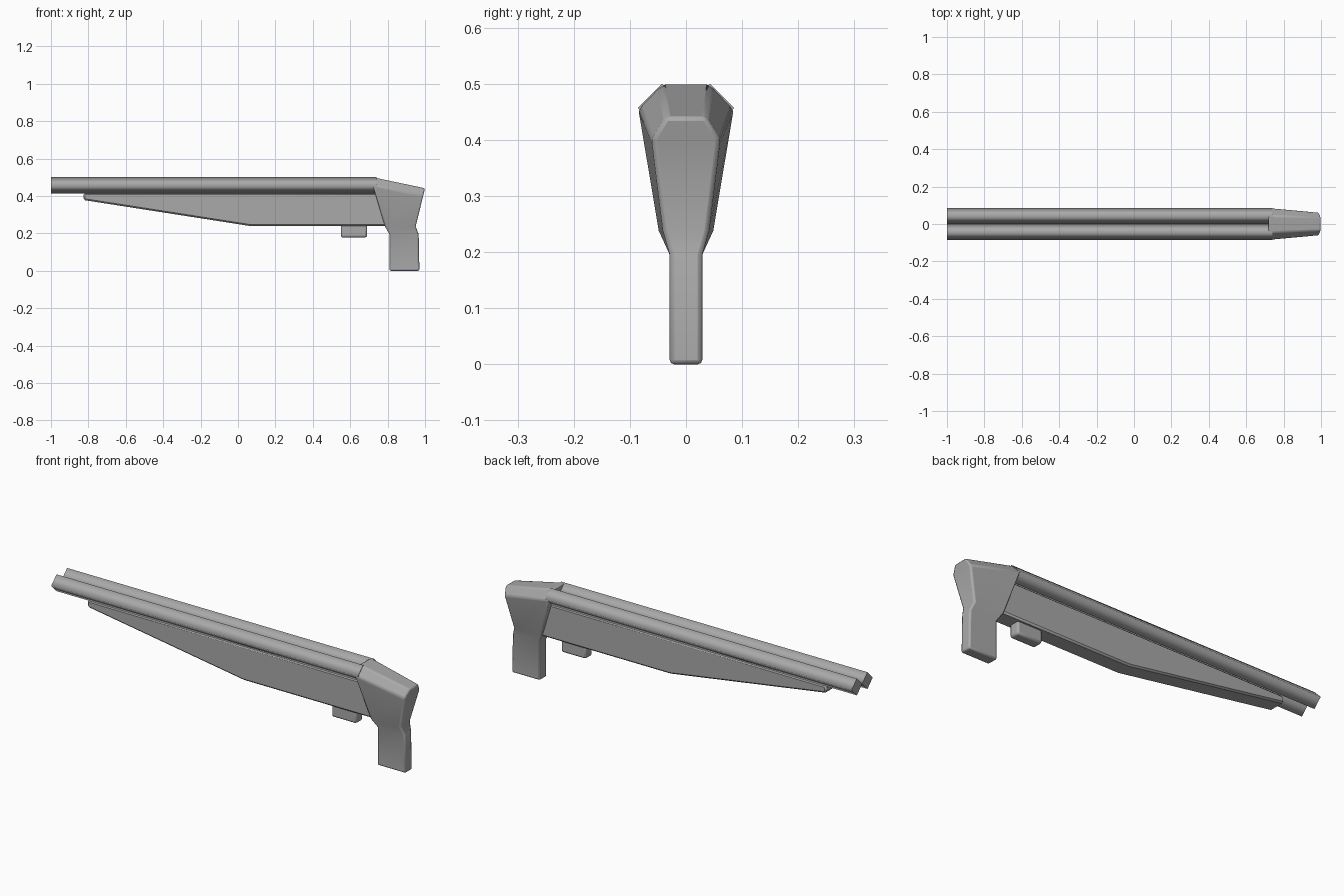
import bpy, bmesh, math

cube = bpy.data.objects.get("Cube")
if cube:
    bpy.data.objects.remove(cube, do_unlink=True)

grey = bpy.data.materials.new("plain_grey")
grey.use_nodes = True
colour = (0.4, 0.4, 0.4, 1)
grey.diffuse_color = colour
grey.node_tree.nodes["Principled BSDF"].inputs["Base Color"].default_value = colour


def loft(name, rings, bevel=0.0, segments=2, smooth_sides=False):
    """Skin a list of equal-length rings and cap both ends."""
    bm = bmesh.new()
    loops = [[bm.verts.new(p) for p in ring] for ring in rings]
    count = len(loops[0])
    for a, b in zip(loops, loops[1:]):
        for i in range(count):
            j = (i + 1) % count
            bm.faces.new((a[i], a[j], b[j], b[i]))
    caps = [bm.faces.new(loops[0]), bm.faces.new(loops[-1])]
    bmesh.ops.recalc_face_normals(bm, faces=bm.faces)
    if smooth_sides:
        for f in bm.faces:
            f.smooth = f not in caps
        for cap in caps:
            for e in cap.edges:
                e.smooth = False
    mesh = bpy.data.meshes.new(name)
    bm.to_mesh(mesh)
    bm.free()
    mesh.materials.append(grey)
    obj = bpy.data.objects.new(name, mesh)
    bpy.context.collection.objects.link(obj)
    if bevel:
        mod = obj.modifiers.new("edge_bevel", 'BEVEL')
        mod.width = bevel
        mod.segments = segments
        mod.limit_method = 'ANGLE'
        mod.angle_limit = math.radians(35)
    if not smooth_sides:
        bpy.ops.object.select_all(action='DESELECT')
        obj.select_set(True)
        bpy.context.view_layer.objects.active = obj
        bpy.ops.object.shade_smooth_by_angle(angle=math.radians(40))
    return obj


# Twin four-sided barrels, standing on edge side by side
R = 0.043
for side, label in ((1, "left"), (-1, "right")):
    rings = [[(x, side * R + R * math.cos(a * math.pi / 2),
               0.457 + R * math.sin(a * math.pi / 2)) for a in range(4)]
             for x in (-1.0, 0.74)]
    loft(label + "_barrel", rings, smooth_sides=True)

# Long tapering fore stock under the barrels
profile = [(-0.825, 0.415), (-0.825, 0.378), (0.06, 0.24), (0.82, 0.24), (0.82, 0.415)]
loft("fore_stock", [[(x, y, z) for x, z in profile] for y in (-0.045, 0.045)], 0.008, 1)

# Receiver flowing down into the grip: (x, half width, z) at front and rear
levels = [
    ((0.81, 0.029, 0.0), (0.97, 0.029, 0.0)),
    ((0.81, 0.029, 0.195), (0.966, 0.029, 0.195)),
    ((0.785, 0.049, 0.238), (0.95, 0.041, 0.238)),
    ((0.72, 0.086, 0.458), (0.99, 0.061, 0.40)),
    ((0.72, 0.045, 0.5), (1.0, 0.036, 0.441)),
]
loft("receiver_and_grip",
     [[(f[0], -f[1], f[2]), (r[0], -r[1], r[2]), (r[0], r[1], r[2]), (f[0], f[1], f[2])]
      for f, r in levels], 0.008)

# Small block under the stock, ahead of the grip
loft("trigger_block",
     [[(x, y, z) for x, y in ((0.55, -0.028), (0.69, -0.028), (0.69, 0.028), (0.55, 0.028))]
      for z in (0.178, 0.26)], 0.01)
